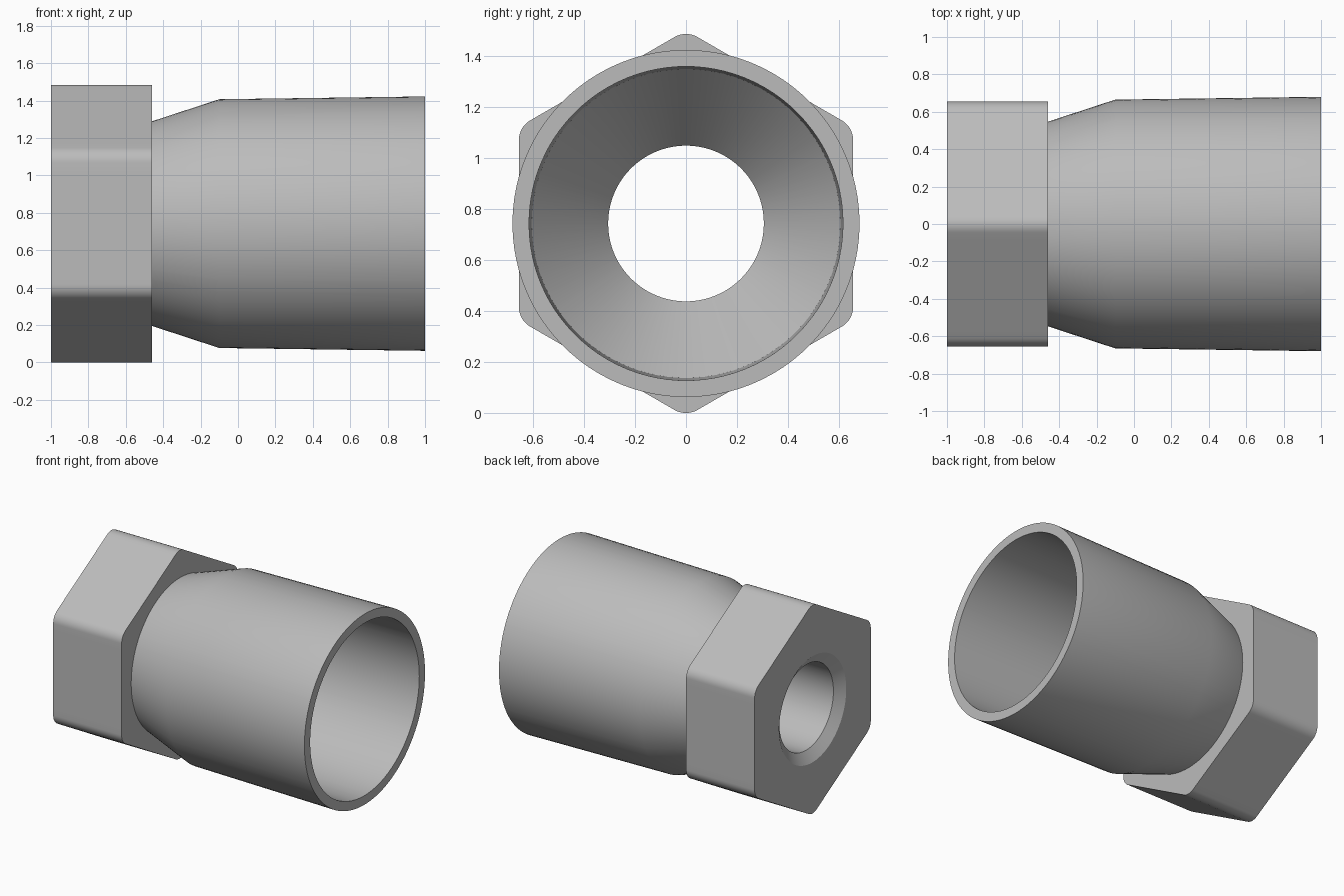
import bpy, bmesh
from math import sin, cos, atan2, hypot, pi, radians

AXIS_Z = 0.742      # height of the shared axis, which runs along x
APOTHEM = 0.655     # centre to flat of the hexagon
FILLET = 0.09       # corner rounding of the hexagon
SHOULDER = -0.46    # where the collar ends and the sleeve starts
NECK, BORE = 0.547, 0.305

if "Cube" in bpy.data.objects:
    bpy.data.objects.remove(bpy.data.objects["Cube"])

grey = bpy.data.materials.new("Plain grey")
grey.use_nodes = True
colour = (0.5, 0.5, 0.5, 1)
grey.diffuse_color = colour
grey.node_tree.nodes["Principled BSDF"].inputs["Base Color"].default_value = colour


def hexagon_outline(arc_steps=8, flat_steps=14):
    """Rounded hexagon with a corner pointing up, as (y, z) points."""
    reach = (APOTHEM - FILLET) / cos(pi / 6)
    arcs = []
    for k in range(6):
        mid = pi / 2 + k * pi / 3
        turns = [mid + (i / arc_steps - 0.5) * pi / 3 for i in range(arc_steps + 1)]
        arcs.append([(reach * cos(mid) + FILLET * cos(t),
                      reach * sin(mid) + FILLET * sin(t)) for t in turns])
    points = []
    for k, arc in enumerate(arcs):
        points += arc
        (y0, z0), (y1, z1) = arc[-1], arcs[(k + 1) % 6][0]
        for i in range(1, flat_steps):
            f = i / flat_steps
            points.append((y0 + (y1 - y0) * f, z0 + (z1 - z0) * f))
    return points


OUTLINE = hexagon_outline()


def loft(name, sections):
    """Skin rings along x; a radius of None means the hexagon outline."""
    bm = bmesh.new()
    rings = []
    for x, radius in sections:
        ring = []
        for y, z in OUTLINE:
            s = 1 if radius is None else radius / hypot(y, z)
            ring.append(bm.verts.new((x, y * s, z * s + AXIS_Z)))
        rings.append(ring)
    n = len(OUTLINE)
    for a, b in zip(rings, rings[1:]):
        for i in range(n):
            j = (i + 1) % n
            bm.faces.new((a[i], a[j], b[j], b[i]))
    mesh = bpy.data.meshes.new(name)
    bm.to_mesh(mesh)
    bm.free()
    mesh.materials.append(grey)
    obj = bpy.data.objects.new(name, mesh)
    bpy.context.collection.objects.link(obj)
    bpy.ops.object.select_all(action="DESELECT")
    obj.select_set(True)
    bpy.context.view_layer.objects.active = obj
    bpy.ops.object.shade_smooth_by_angle(angle=radians(30))
    return obj


# Hexagonal collar: bore, entry chamfer, end face, flats, shoulder face
loft("hex_collar", [(SHOULDER, BORE), (-0.95, BORE), (-1, 0.378),
                    (-1, None), (SHOULDER, None), (SHOULDER, NECK)])

# Sleeve: flared neck, long barrel, rim, socket wall, inner cone to the bore
loft("socket_sleeve", [(SHOULDER, NECK), (-0.1, 0.665), (1, 0.68),
                       (1, 0.615), (-0.1, 0.605), (SHOULDER, BORE)])
